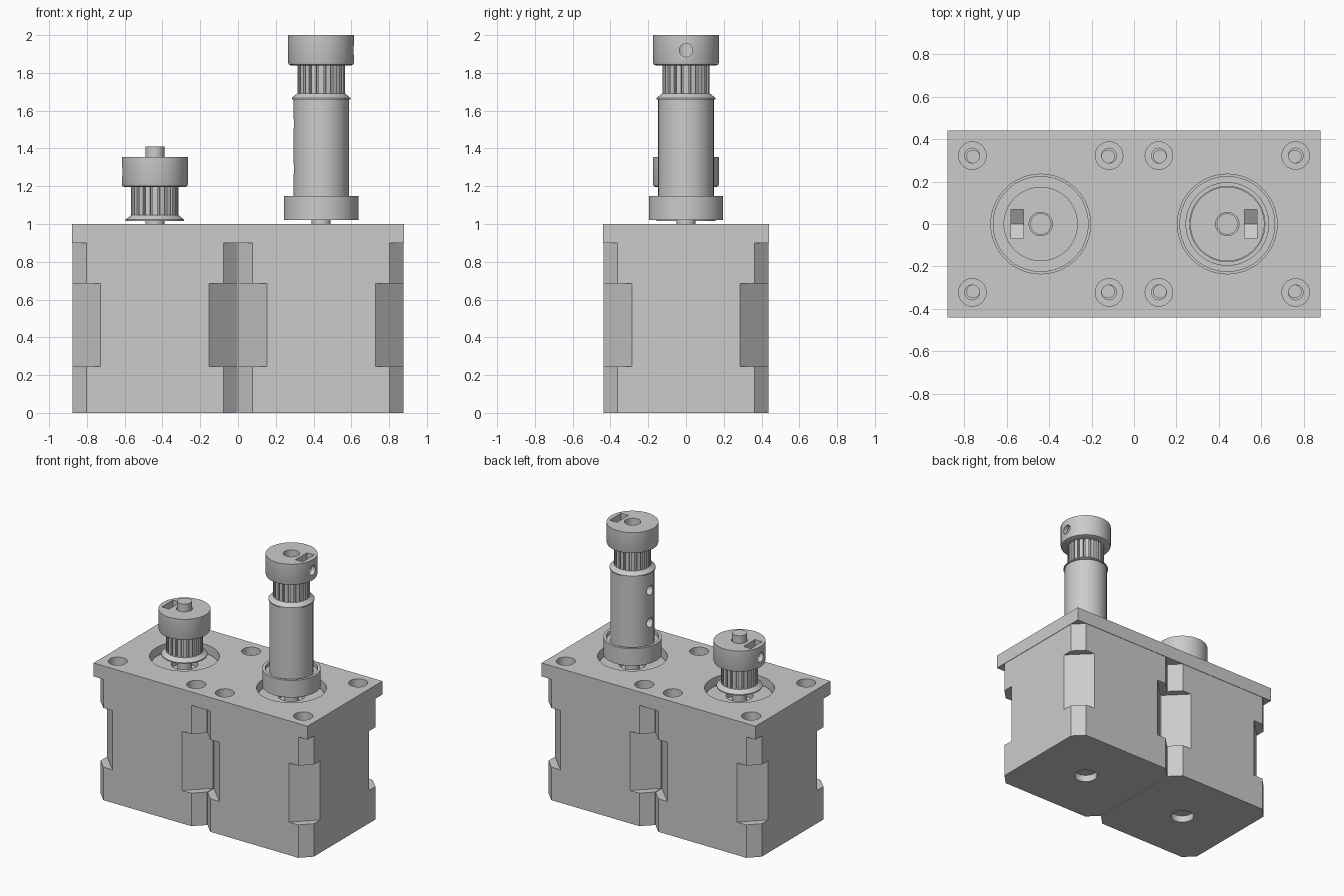
import bpy, bmesh, math

if "Cube" in bpy.data.objects:
    bpy.data.objects.remove(bpy.data.objects["Cube"], do_unlink=True)

grey = bpy.data.materials.new("plain_grey")
grey.use_nodes = True
COLOUR = (0.6, 0.6, 0.6, 1)
grey.diffuse_color = COLOUR
grey.node_tree.nodes["Principled BSDF"].inputs["Base Color"].default_value = COLOUR


def make(name, bm):
    bmesh.ops.recalc_face_normals(bm, faces=bm.faces)
    mesh = bpy.data.meshes.new(name)
    bm.to_mesh(mesh)
    bm.free()
    mesh.materials.append(grey)
    ob = bpy.data.objects.new(name, mesh)
    bpy.context.collection.objects.link(ob)
    return ob


def prism(name, points, low, high, axis="z"):
    """Extrude a 2D outline along z, or a (y, z) outline along x."""
    bm = bmesh.new()
    place = (lambda a, b, h: (a, b, h)) if axis == "z" else (lambda a, b, h: (h, a, b))
    ends = [[bm.verts.new(place(a, b, h)) for a, b in points] for h in (low, high)]
    for ring in ends:
        bm.faces.new(ring)
    n = len(points)
    for i in range(n):
        j = (i + 1) % n
        bm.faces.new((ends[0][i], ends[0][j], ends[1][j], ends[1][i]))
    return make(name, bm)


def circle(cx, cy, r, n=48):
    return [(cx + r * math.cos(math.tau * i / n), cy + r * math.sin(math.tau * i / n))
            for i in range(n)]


def lathe(name, cx, profile, n=64):
    """Revolve a closed (radius, z) loop round a vertical axis at cx."""
    bm = bmesh.new()
    rings = [[bm.verts.new((x, y, z)) for x, y in circle(cx, 0, r, n)] for r, z in profile]
    for k in range(len(rings)):
        a, b = rings[k - 1], rings[k]
        for i in range(n):
            j = (i + 1) % n
            bm.faces.new((a[i], a[j], b[j], b[i]))
    return make(name, bm)


def cut(ob, *cutters):
    for cutter in cutters:
        mod = ob.modifiers.new("cut", "BOOLEAN")
        mod.operation = "DIFFERENCE"
        mod.solver = "EXACT"
        mod.object = cutter
        deps = bpy.context.evaluated_depsgraph_get()
        mesh = bpy.data.meshes.new_from_object(ob.evaluated_get(deps))
        ob.modifiers.clear()
        ob.data = mesh
        bpy.data.objects.remove(cutter, do_unlink=True)


def drill(cx, cy, r, low, high, axis="z"):
    return prism("cutter", circle(cx, cy, r, 32), low, high, axis)


CX, HALF, BORE = 0.44, 0.437, 0.055
SCREW = 0.3225
corners = [(sx, sy) for sx in (-1, 1) for sy in (-1, 1)]


def chamfered_square(cx, h, c):
    pts = []
    for sx, sy in ((1, 1), (-1, 1), (-1, -1), (1, -1)):
        pair = [(cx + sx * h, sy * (h - c)), (cx + sx * (h - c), sy * h)]
        pts += pair if sx * sy > 0 else pair[::-1]
    return pts


def motor(side, label):
    cx = side * CX
    body = prism(label + "_motor_body", chamfered_square(cx, HALF, 0.075), 0, 0.9)
    for sx, sy in corners:
        # deeper chamfer along the middle of each corner
        depth = 2 * HALF - 0.15
        reach = HALF + 0.05
        tri = [(cx + sx * reach, sy * (depth - reach)), (cx + sx * reach, sy * reach),
               (cx + sx * (depth - reach), sy * reach)]
        cut(body, prism("cutter", tri, 0.245, 0.685))
        cut(body, drill(cx + sx * 0.318, sy * 0.318, 0.03, 0.8, 1))
    cut(body, drill(cx, 0, 0.08, -0.1, 0.05))
    # raised pilot ring round the shaft
    lathe(label + "_pilot_ring", cx,
          [(0.09, 0.89), (0.226, 0.89), (0.226, 0.941), (0.09, 0.941)])
    prism(label + "_shaft", circle(cx, 0, 0.05), 0.89, 1.41)


def pulley(side, label, z):
    """Toothed pulley with its lower flange at height z."""
    cx = side * CX
    lathe(label + "_pulley_flange", cx,
          [(BORE, z), (0.155, z), (0.155, z + 0.008), (0.125, z + 0.032), (BORE, z + 0.032)])
    teeth, outline = 20, []
    for t in range(teeth):
        for f, r in ((-0.32, 0.126), (0.32, 0.126), (0.38, 0.108), (0.62, 0.108)):
            a = math.tau * (t + f) / teeth
            outline.append((cx + r * math.cos(a), r * math.sin(a)))
    gear = prism(label + "_pulley_teeth", outline, z + 0.03, z + 0.181)
    cut(gear, drill(cx, 0, BORE, z - 0.1, z + 0.4))
    low, top = z + 0.18, z + 0.34
    head = lathe(label + "_pulley_head", cx,
                 [(BORE, low), (0.16, low), (0.171, low + 0.005), (0.175, low + 0.016),
                  (0.175, top), (BORE, top)])
    # pointed nut pocket and set screw hole on the outer side
    mid, w = (low + top) / 2, 0.0675
    pocket = [(-w, top + 0.1), (-w, mid - 0.039), (0, mid - 0.078),
              (w, mid - 0.039), (w, top + 0.1)]
    xs = sorted((cx + side * 0.08, cx + side * 0.14))
    hole = sorted((cx + side * 0.04, cx + side * 0.25))
    cut(head, prism("cutter", pocket, *xs, axis="x"),
        drill(0, mid, 0.035, *hole, axis="x"))


# Mounting plate
plate = prism("mounting_plate", [(-0.88, -0.44), (0.88, -0.44), (0.88, 0.44), (-0.88, 0.44)],
              0.9, 1.0)
for side in (-1, 1):
    cut(plate, prism("cutter", circle(side * CX, 0, 0.235, 64), 0.8, 1.1))
    for sx, sy in corners:
        x, y = side * CX + sx * SCREW, sy * SCREW
        cut(plate, drill(x, y, 0.065, 0.94, 1.1), drill(x, y, 0.035, 0.8, 1.05))

# Motors and pulleys
motor(-1, "right")
motor(1, "left")
pulley(-1, "right", 1.015)
pulley(1, "left", 1.66)

# Extension sleeve that carries the tall pulley
sleeve = lathe("extension_sleeve", CX,
               [(BORE, 1.02), (0.147, 1.02), (0.147, 1.66), (BORE, 1.66)])
for z in (1.29, 1.53):
    cut(sleeve, drill(0, z, 0.035, CX - 0.25, CX - 0.04, axis="x"))
lathe("sleeve_collar", CX,
      [(0.14, 1.02), (0.197, 1.02), (0.197, 1.147), (0.177, 1.147), (0.177, 1.12), (0.14, 1.12)])

# Smooth the round surfaces and keep the edges sharp
bpy.ops.object.select_all(action="DESELECT")
for ob in bpy.context.scene.objects:
    if ob.type == "MESH":
        ob.select_set(True)
        bpy.context.view_layer.objects.active = ob
bpy.ops.object.shade_smooth_by_angle(angle=math.radians(30))
